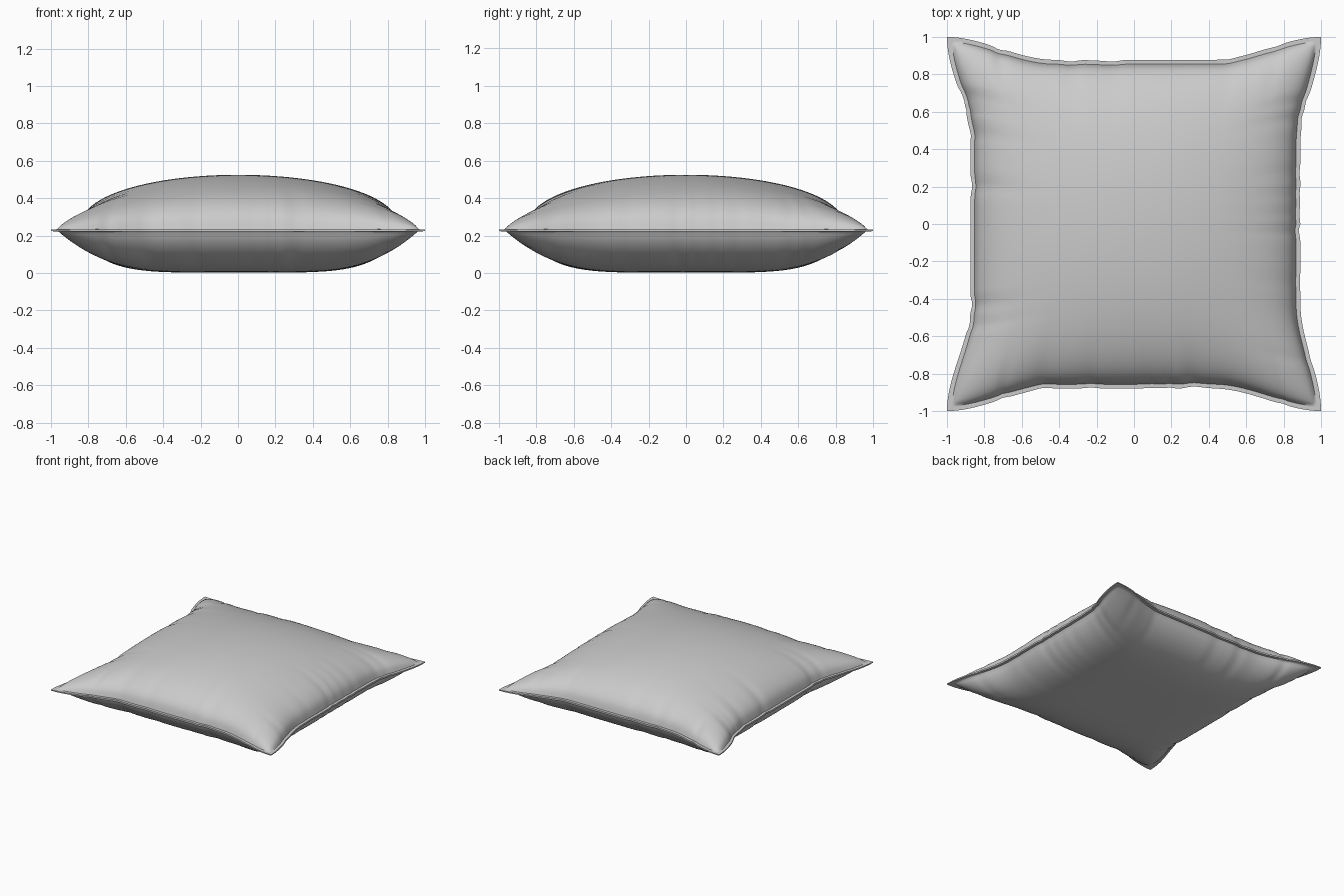
import bpy, bmesh, math, random

if "Cube" in bpy.data.objects:
    bpy.data.objects.remove(bpy.data.objects["Cube"])

random.seed(4)
N = 96                      # grid cells per side
SEAM_Z, TOP, BOTTOM = 0.228, 0.297, 0.226
FLANGE = 0.97               # seam flange starts here

# Pucker positions and widths for each of the four edges
INSET = {'left': 0.125, 'right': 0.11, 'front': 0.12, 'back': 0.122}
PUCKERS = {s: [(random.uniform(-0.8, 0.8), random.uniform(0.02, 0.045), random.uniform(0.3, 1))
               for _ in range(9)] for s in INSET}


def pucker(side, t):
    return min(1.2, sum(a * math.exp(-((t - c) / w) ** 2) for c, w, a in PUCKERS[side]))


def inset(side, t):
    """How far an edge is pulled in between the pointed corners."""
    s = max(0.0, (abs(t) - 0.43) / 0.57)
    return INSET[side] * (1 - s * s * (3 - 2 * s))


def place(u, v, sign):
    sx = 'right' if u > 0 else 'left'
    sy = 'back' if v > 0 else 'front'
    px, py = pucker(sx, v), pucker(sy, u)
    x = u * (1 - inset(sx, v) - 0.012 * px * abs(u) ** 12 * (1 - v ** 4))
    y = v * (1 - inset(sy, u) - 0.012 * py * abs(v) ** 12 * (1 - u ** 4))
    a, b = min(1, abs(u) / FLANGE), min(1, abs(v) / FLANGE)
    if sign > 0:
        h = TOP * ((1 - a * a) * (1 - b * b)) ** 0.43
    else:
        h = BOTTOM * ((1 - a ** 5) * (1 - b ** 5)) ** 0.66
    # creases fading away from the seam
    h *= 1 - 0.16 * px * abs(u) ** 7 - 0.16 * py * abs(v) ** 7
    thick = 0.007 * (1 - 0.5 * (u * v) ** 4)
    return x, y, SEAM_Z + sign * max(h, thick)


# Two cloth panels joined by a thin seam edge
bm = bmesh.new()
coords = [math.sin(math.pi / 2 * (2 * i / N - 1)) for i in range(N + 1)]
panels = []
for sign in (1, -1):
    g = [[bm.verts.new(place(u, v, sign)) for v in coords] for u in coords]
    panels.append(g)
    for i in range(N):
        for j in range(N):
            bm.faces.new((g[i][j], g[i + 1][j], g[i + 1][j + 1], g[i][j + 1]))

ring = ([(i, 0) for i in range(N)] + [(N, j) for j in range(N)] +
        [(i, N) for i in range(N, 0, -1)] + [(0, j) for j in range(N, 0, -1)])
t, b = panels
for (i, j), (k, l) in zip(ring, ring[1:] + ring[:1]):
    bm.faces.new((t[i][j], t[k][l], b[k][l], b[i][j]))
bmesh.ops.recalc_face_normals(bm, faces=bm.faces)

mesh = bpy.data.meshes.new("pillow")
bm.to_mesh(mesh)
bm.free()
pillow = bpy.data.objects.new("pillow", mesh)
bpy.context.collection.objects.link(pillow)
bpy.context.view_layer.objects.active = pillow
pillow.select_set(True)
bpy.ops.object.shade_smooth_by_angle(angle=math.radians(50))
